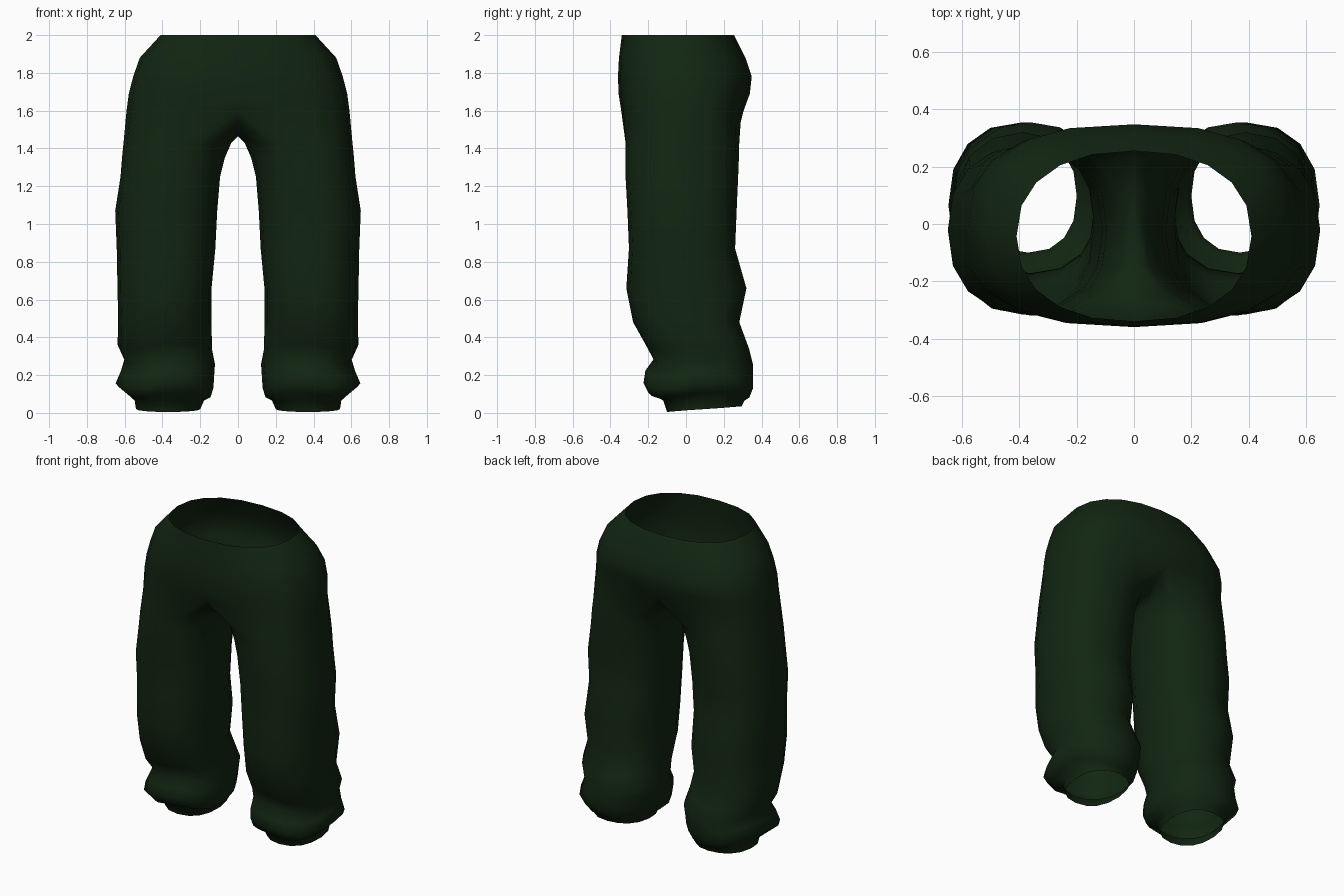
import bpy, bmesh, math

if "Cube" in bpy.data.objects:
    bpy.data.objects.remove(bpy.data.objects["Cube"])

green = bpy.data.materials.new("dark green cloth")
green.diffuse_color = (0.006, 0.019, 0.006, 1)
green.use_nodes = True
green.node_tree.nodes["Principled BSDF"].inputs["Base Color"].default_value = green.diffuse_color

OUTER, SEAM = 11, 5          # points round the outside, points under the crotch


def oval(angle, cx, cy, rx, ry, power):
    """Point on a rounded-box outline; -90 degrees is the front."""
    a = math.radians(angle)
    c, s = math.cos(a), math.sin(a)
    return (cx + rx * math.copysign(abs(c) ** (2 / power), c),
            cy + ry * math.copysign(abs(s) ** (2 / power), s))


def hip_row(bm, z, half_width, front, back, power):
    row = []
    for i in range(OUTER):
        x, y = oval(-90 + 18 * i, 0, (front + back) / 2, half_width, (back - front) / 2, power)
        row.append(bm.verts.new((0 if i in (0, OUTER - 1) else x, y, z)))
    return row


def leg_ring(bm, z, inner, outer, front, back, power=2.3):
    ring = []
    for i in range(OUTER + SEAM):
        a = -112.5 + 22.5 * i
        x, y = oval(a, (inner + outer) / 2, (front + back) / 2,
                    (outer - inner) / 2, (back - front) / 2, power)
        dz = 0.0
        if z < 0.4:           # crumpled cloth round the ankle
            dz = 0.018 * math.sin(math.radians(a * 3 + 40)) if z > 0.08 else 0
        if z < 0.05:          # hem dips at the front
            dz = 0.015 * math.sin(math.radians(a))
        ring.append(bm.verts.new((x, y, z + dz)))
    return ring


def bridge(bm, upper, lower, closed):
    n = len(upper)
    for i in range(n if closed else n - 1):
        j = (i + 1) % n
        bm.faces.new((upper[i], lower[i], lower[j], upper[j]))


bm = bmesh.new()

# Hips: z, half width, front, back, squareness
hips = [
    (2.00, 0.41, -0.34, 0.255, 2.3),
    (1.88, 0.52, -0.355, 0.315, 2.4),
    (1.78, 0.555, -0.36, 0.348, 2.6),
    (1.69, 0.578, -0.357, 0.338, 2.7),
    (1.60, 0.59, -0.343, 0.305, 2.8),
]
rows = [hip_row(bm, *h) for h in hips]
for a, b in zip(rows, rows[1:]):
    bridge(bm, a, b, False)

# Crotch seam, from back to front along the middle
seam = [bm.verts.new((0, y, z)) for y, z in
        [(0.23, 1.53), (0.12, 1.48), (0.0, 1.465), (-0.13, 1.475), (-0.26, 1.525)]]
upper = rows[-1] + seam

# Leg: z, inner, outer, front, back
legs = [
    (1.43, 0.035, 0.606, -0.32, 0.282),
    (1.35, 0.07, 0.614, -0.32, 0.28),
    (1.25, 0.095, 0.622, -0.32, 0.276),
    (1.07, 0.11, 0.65, -0.31, 0.268),
    (0.87, 0.12, 0.642, -0.302, 0.26),
    (0.66, 0.14, 0.638, -0.316, 0.32),
    (0.48, 0.14, 0.634, -0.28, 0.282),
    (0.35, 0.138, 0.638, -0.215, 0.335),
    (0.27, 0.122, 0.602, -0.172, 0.355),
    (0.21, 0.126, 0.62, -0.215, 0.355),
    (0.145, 0.13, 0.648, -0.225, 0.355),
    (0.095, 0.145, 0.585, -0.20, 0.335),
    (0.065, 0.18, 0.547, -0.12, 0.31),
    (0.02, 0.20, 0.54, -0.10, 0.295),
]
for spec in legs:
    ring = leg_ring(bm, *spec)
    bridge(bm, upper, ring, True)
    upper = ring

bmesh.ops.recalc_face_normals(bm, faces=bm.faces)
# Make sure the cloth faces outward
probe = max(bm.faces, key=lambda f: f.calc_center_median().x)
if probe.normal.x < 0:
    bmesh.ops.reverse_faces(bm, faces=bm.faces)
for f in bm.faces:
    f.smooth = True

mesh = bpy.data.meshes.new("trousers")
bm.to_mesh(mesh)
bm.free()
mesh.materials.append(green)
trousers = bpy.data.objects.new("trousers", mesh)
bpy.context.collection.objects.link(trousers)

# Other half
mirror = trousers.modifiers.new("other leg", 'MIRROR')
mirror.use_axis[0] = True
mirror.use_clip = True
mirror.merge_threshold = 0.002
